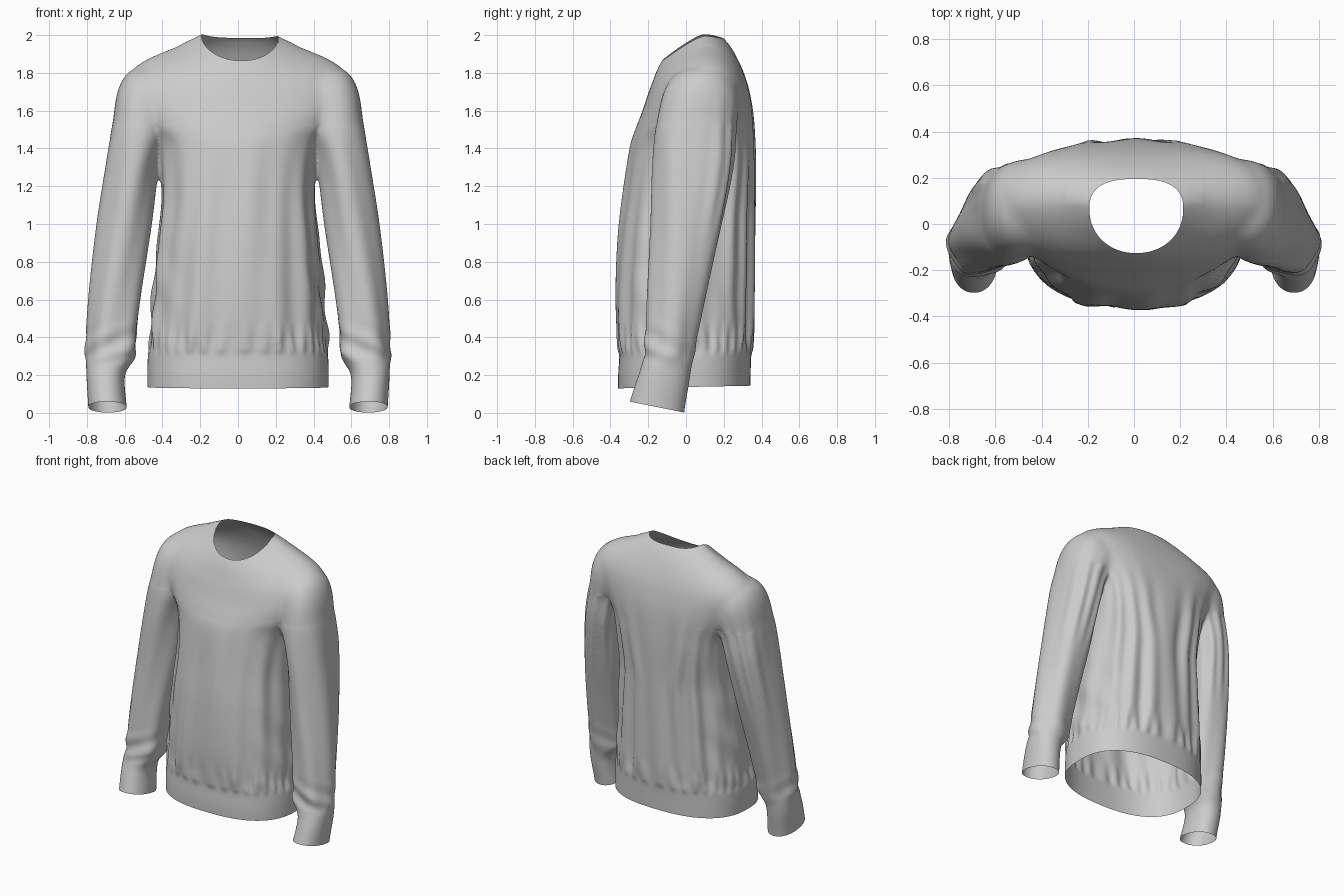
import bpy, bmesh, math
from math import sin, cos, pi
from mathutils import Vector
from mathutils.bvhtree import BVHTree

if "Cube" in bpy.data.objects:
    bpy.data.objects.remove(bpy.data.objects["Cube"])


def smooth(a, b, t):
    t = max(0.0, min(1.0, (t - a) / (b - a)))
    return t * t * (3 - 2 * t)


def spline(rows, steps):
    """Catmull-Rom interpolation of section rows."""
    out = []
    for i in range(len(rows) - 1):
        p0, p1, p2 = rows[max(i - 1, 0)], rows[i], rows[i + 1]
        p3 = rows[min(i + 2, len(rows) - 1)]
        for k in range(steps):
            t = k / steps
            out.append([0.5 * (2 * b + (c - a) * t + (2 * a - 5 * b + 4 * c - d) * t * t
                               + (3 * b - a - 3 * c + d) * t ** 3)
                        for a, b, c, d in zip(p0, p1, p2, p3)])
    return out + [list(rows[-1])]


def power(v, n):
    return math.copysign(abs(v) ** (2 / n), v)


def loft(bm, rows, point, sides=160, steps=12):
    """Closed tube through the interpolated sections."""
    rings = []
    for row in spline(rows, steps):
        rings.append([bm.verts.new(point(row, 2 * pi * i / sides)) for i in range(sides)])
    for r, s in zip(rings, rings[1:]):
        for i in range(sides):
            j = (i + 1) % sides
            bm.faces.new((r[i], r[j], s[j], s[i]))
    bm.faces.new(rings[0])
    bm.faces.new(rings[-1])


# torso sections: half width, side z, front y, front z, back y, back z, side y, squareness
TORSO = [
    (.478, .08, -.358, .08, .340, .08, -.01, 2.5),
    (.480, .20, -.359, .20, .342, .20, -.01, 2.5),
    (.477, .30, -.353, .30, .345, .30, -.01, 2.5),
    (.468, .36, -.360, .36, .352, .36, -.01, 2.5),
    (.453, .60, -.370, .60, .358, .60, 0, 2.4),
    (.428, .90, -.357, .90, .362, .90, .01, 2.4),
    (.405, 1.15, -.330, 1.15, .364, 1.15, .02, 2.4),
    (.430, 1.40, -.297, 1.40, .364, 1.40, .04, 2.3),
    (.515, 1.55, -.268, 1.50, .356, 1.58, .06, 2.2),
    (.590, 1.70, -.230, 1.60, .334, 1.71, .08, 2.1),
    (.562, 1.81, -.200, 1.69, .306, 1.80, .09, 2.1),
    (.475, 1.876, -.178, 1.75, .275, 1.87, .095, 2.1),
    (.330, 1.938, -.155, 1.81, .238, 1.935, .10, 2.2),
    (.205, 1.998, -.128, 1.862, .196, 1.985, .09, 2.2),
    (.120, 2.04, -.080, 1.93, .150, 2.01, .08, 2.2),
]

# sleeve sections: centre x, y, z, half width, half depth, lean in degrees
SLEEVE = [
    (.28, .08, 1.68, .15, .17, 70),
    (.448, .075, 1.635, .215, .205, 54),
    (.520, .05, 1.49, .155, .213, 22),
    (.562, .038, 1.30, .140, .213, 7),
    (.602, .005, 1.00, .143, .188, 5),
    (.645, -.045, .65, .138, .157, 3),
    (.668, -.08, .40, .133, .136, 0),
    (.673, -.092, .30, .132, .132, 0),
    (.697, -.110, .22, .106, .135, 0),
    (.70, -.127, .15, .100, .142, 0),
    (.69, -.158, .02, .102, .151, 0),
    (.688, -.168, -.06, .102, .153, 0),
]


def torso_point(row, a):
    hw, zs, yf, zf, yb, zb, ym, n = row
    c, s = cos(a), sin(a)
    if s > 0:      # broader shoulder blades
        n += .7 * smooth(1.0, 1.4, zs) * (1 - smooth(1.75, 1.95, zs))
    px, py = power(c, n), power(s, n)
    ye, ze, bend = (yb, zb, 2) if s > 0 else (yf, zf, 1.3)
    z = zs + (ze - zs) * abs(py) ** bend
    # vertical drapes, slanted side folds, flutes at the back, gathers over the hem
    w = smooth(.31, .42, z) * (1 - smooth(1.0, 1.6, z))
    d = w * (.006 * sin(9 * a + 1.5 * z) + .006 * sin(15 * a - 2 * z + 1))
    d += w * .009 * c ** 4 * sin(19 * z + 7 * a) * (1 - smooth(.6, 1.0, z))
    d += .009 * max(s, 0) * sin(20 * a + z) * smooth(.32, .5, z) * (1 - smooth(1.2, 1.7, z))
    d += .006 * sin(36 * a) * smooth(.30, .34, z) * (1 - smooth(.37, .52, z))
    return Vector((hw * px + d * c, ym + abs(ye - ym) * py + d * s, z))


def sleeve_point(side):
    def point(row, a):
        cx, cy, cz, ru, rv, lean = row
        t = math.radians(lean)
        # long creases plus bunching above the cuff
        w = smooth(.24, .32, cz)
        d = w * (1 - smooth(1.3, 1.6, cz)) * .006 * sin(5 * a + 3 * cz)
        d += w * (1 - smooth(.33, .52, cz)) * .008 * sin(45 * cz + 3 * a + side) * (.6 - .4 * sin(a))
        d += .006 * sin(13 * a) * max(sin(a), 0) * smooth(.8, 1.2, cz) * (1 - smooth(1.5, 1.65, cz))
        u = (ru + d) * power(cos(a), 2.15)
        v = (rv + d) * power(sin(a), 2.15)
        return Vector((side * (cx + u * cos(t)), cy + v, cz + u * sin(t)))
    return point


# solid torso and sleeves
bm = bmesh.new()
loft(bm, TORSO, torso_point, 240)
for side in (1, -1):
    loft(bm, SLEEVE, sleeve_point(side))
bmesh.ops.recalc_face_normals(bm, faces=bm.faces)
mesh = bpy.data.meshes.new("sweater")
bm.to_mesh(mesh)
bm.free()
sweater = bpy.data.objects.new("sweater", mesh)
bpy.context.collection.objects.link(sweater)

# fuse the parts into one cloth surface
remesh = sweater.modifiers.new("fuse", 'REMESH')
remesh.mode = 'VOXEL'
remesh.voxel_size = .01
relax = sweater.modifiers.new("relax", 'SMOOTH')
relax.factor = .5
relax.iterations = 5
fused = bpy.data.meshes.new_from_object(
    sweater.evaluated_get(bpy.context.evaluated_depsgraph_get()))
sweater.modifiers.clear()
sweater.data = fused

bm = bmesh.new()
bm.from_mesh(fused)

# soften the shoulder seams
seam = [v for v in bm.verts if abs(v.co.x) > .3 and v.co.z > 1.52]
for _ in range(25):
    bmesh.ops.smooth_vert(bm, verts=seam, factor=.5,
                          use_axis_x=True, use_axis_y=True, use_axis_z=True)


def cut_open(region, co, no):
    """Trim everything below a plane within one region."""
    faces = [f for f in bm.faces if region(f.calc_center_median())]
    geom = list({e for f in faces for e in f.edges}) + list({v for f in faces for v in f.verts})
    bmesh.ops.bisect_plane(bm, geom=faces + geom, plane_co=co, plane_no=no, clear_inner=True)


# hem and cuff openings
cut_open(lambda p: abs(p.x) < .53 and p.z < .2, (0, 0, .137), (0, -.02, 1))
cut_open(lambda p: abs(p.x) > .53 and p.z < .17, (0, -.01, .002), (0, .2, 1))

# neck opening, rounder in front and squarer behind
NX, NY, NW = .01, .065, .203


def neck_radius(p):
    depth, n = (.13, 2.6) if p.y > NY else (.191, 2.1)
    return (abs((p.x - NX) / NW) ** n + abs((p.y - NY) / depth) ** n) ** (1 / n)


tree = BVHTree.FromBMesh(bm)
inside = [f for f in bm.faces
          if f.calc_center_median().z > 1.7 and neck_radius(f.calc_center_median()) < 1]
bmesh.ops.delete(bm, geom=inside, context='FACES')
for v in bm.verts:
    if v.is_boundary and v.co.z > 1.7:
        k = 1 / neck_radius(v.co)
        x, y = NX + (v.co.x - NX) * k, NY + (v.co.y - NY) * k
        hit = tree.ray_cast(Vector((x, y, 3)), Vector((0, 0, -1)))[0]
        v.co = hit if hit else Vector((x, y, v.co.z))

for f in bm.faces:
    f.smooth = True
bm.to_mesh(fused)
bm.free()
